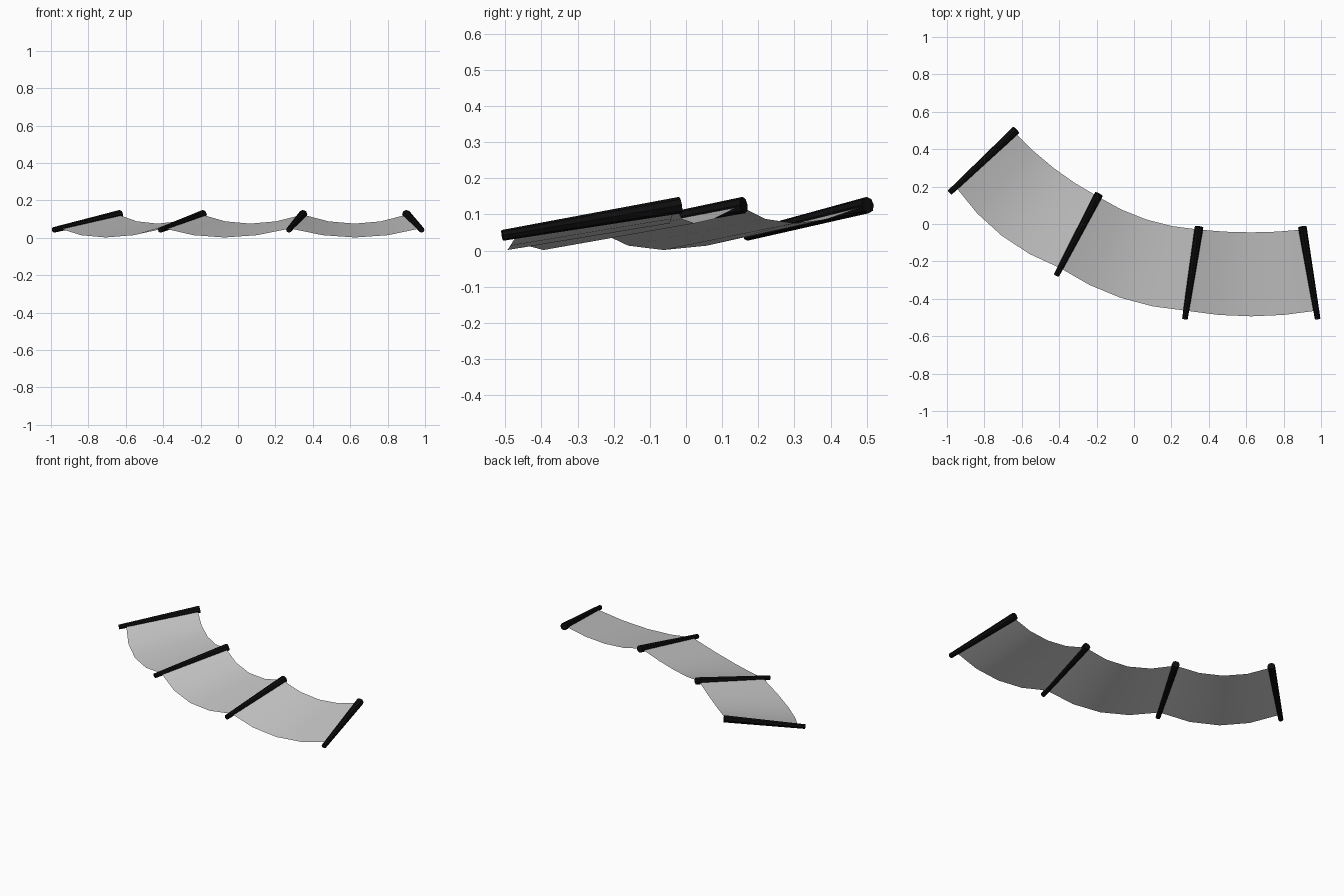
import bpy
import math
from mathutils import Vector

cube = bpy.data.objects.get("Cube")
if cube:
    bpy.data.objects.remove(cube)


def flat_material(name, value, roughness):
    mat = bpy.data.materials.new(name)
    mat.use_nodes = True
    color = (value, value, value, 1)
    mat.diffuse_color = color
    bsdf = mat.node_tree.nodes["Principled BSDF"]
    bsdf.inputs["Base Color"].default_value = color
    bsdf.inputs["Roughness"].default_value = roughness
    return mat


POLE_BLACK = flat_material("pole black", 0.004, 0.6)
SHEET_GREY = flat_material("sheet light grey", 0.58, 0.9)

LOW_Z, HIGH_Z = 0.042, 0.126
SAG = 0.048
STEPS = 4

# Outer low end and inner high end of each pole
POLES = [
    (Vector((-0.985, 0.168, LOW_Z)), Vector((-0.63, 0.503, HIGH_Z))),
    (Vector((-0.415, -0.275, LOW_Z)), Vector((-0.187, 0.16, HIGH_Z))),
    (Vector((0.272, -0.508, LOW_Z)), Vector((0.348, -0.015, HIGH_Z))),
    (Vector((0.982, -0.508, LOW_Z)), Vector((0.9, -0.015, HIGH_Z))),
]
# Sideways bow of the outer and inner sheet edge in each bay
BOWS = [(0.055, 0.024), (0.047, 0.036), (0.03, 0.015)]


def add_pole(name, low, high):
    axis = high - low
    bpy.ops.mesh.primitive_cone_add(vertices=8, radius1=0.015, radius2=0.023,
                                    depth=axis.length, location=(low + high) / 2,
                                    rotation=axis.to_track_quat("Z", "Y").to_euler())
    pole = bpy.context.object
    pole.name = name
    pole.data.materials.append(POLE_BLACK)
    bpy.ops.object.shade_smooth_by_angle(angle=math.radians(30))


def sagging_edge(start, end, bow):
    """Points on a parabola that hangs down and bows to the outer side."""
    chord = end - start
    outward = Vector((chord.y, -chord.x, 0)).normalized()
    points = []
    for i in range(STEPS + 1):
        t = i / STEPS
        curve = 4 * t * (1 - t)
        points.append(start + chord * t + outward * bow * curve - Vector((0, 0, SAG * curve)))
    return points


def add_sheet(name, left, right, bows):
    outer = sagging_edge(left[0].lerp(left[1], 0.09), right[0].lerp(right[1], 0.09), bows[0])
    inner = sagging_edge(left[0].lerp(left[1], 0.97), right[0].lerp(right[1], 0.97), bows[1])
    n = STEPS + 1
    faces = [(i, i + 1, n + i + 1, n + i) for i in range(STEPS)]
    mesh = bpy.data.meshes.new(name)
    mesh.from_pydata(outer + inner, [], faces)
    mesh.materials.append(SHEET_GREY)
    for face in mesh.polygons:
        face.use_smooth = True
    bpy.context.collection.objects.link(bpy.data.objects.new(name, mesh))


# Tapered poles
for index, (low, high) in enumerate(POLES):
    add_pole(f"pole_{index + 1}", low, high)

# Cloth hung between neighbouring poles
for index, bows in enumerate(BOWS):
    add_sheet(f"cloth_panel_{index + 1}", POLES[index], POLES[index + 1], bows)
